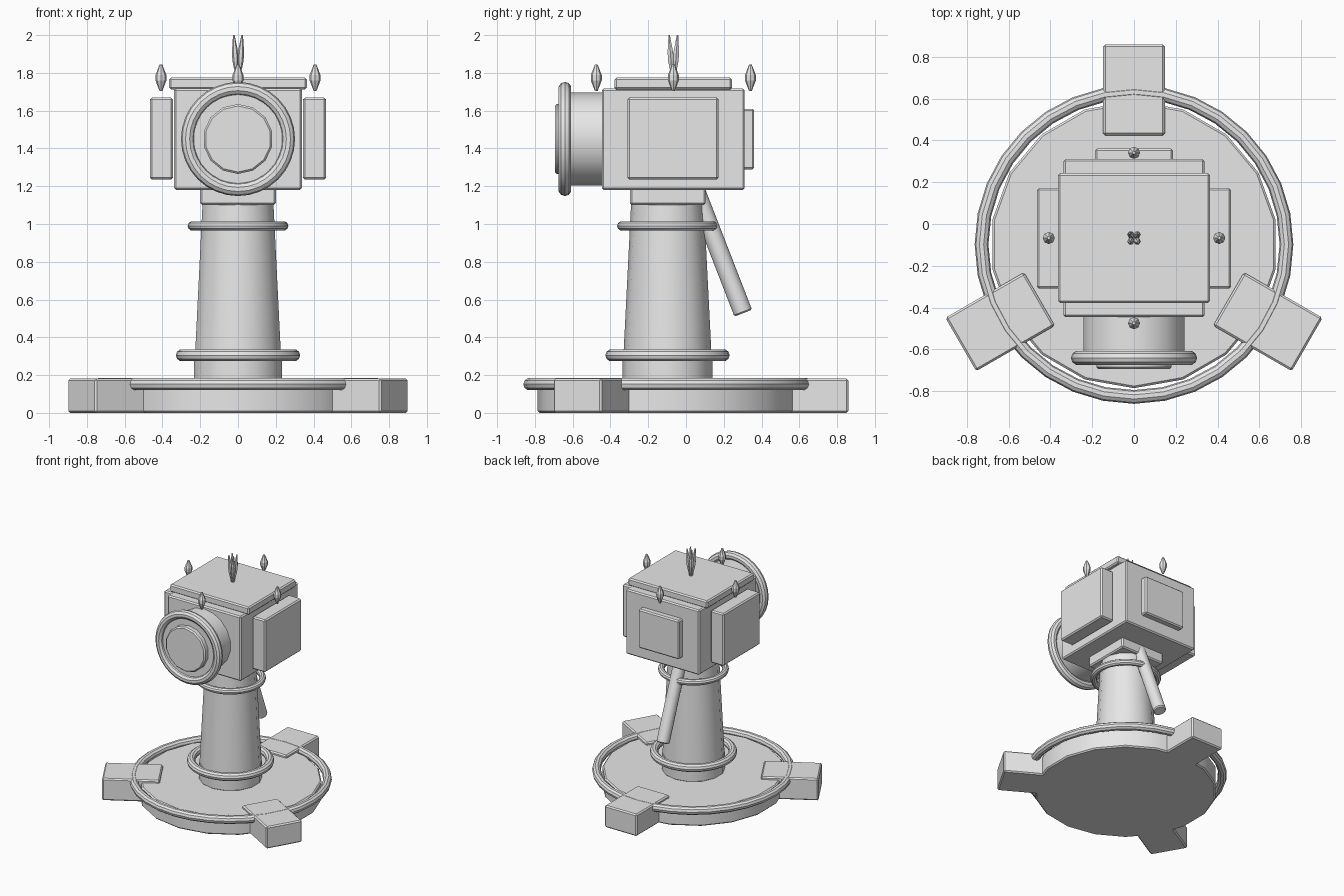
import bpy, math
from math import radians, sin, cos, pi
from mathutils import Vector

if "Cube" in bpy.data.objects:
    bpy.data.objects.remove(bpy.data.objects["Cube"])

AXIS_Y = -0.098   # centre line of base and column
HEAD_Y = -0.067   # centre line of the head

grey = bpy.data.materials.new("plain_grey")
grey.diffuse_color = (0.8, 0.8, 0.8, 1)
grey.use_nodes = True
grey.node_tree.nodes["Principled BSDF"].inputs["Base Color"].default_value = grey.diffuse_color


def finish(name, bevel=0.0, smooth=False):
    ob = bpy.context.object
    ob.name = name
    ob.data.materials.append(grey)
    if bevel:
        bpy.ops.object.transform_apply(location=False, rotation=False, scale=True)
        mod = ob.modifiers.new("edge", "BEVEL")
        mod.width = bevel
        mod.segments = 1
        mod.limit_method = "ANGLE"
        mod.angle_limit = radians(40)
        bpy.ops.object.modifier_apply(modifier=mod.name)
    if smooth:
        bpy.ops.object.shade_smooth_by_angle(angle=radians(30))
    return ob


def box(name, x, y, z, rot=0.0):
    """Bevelled box from (min, max) ranges, or centred when rotated."""
    bpy.ops.mesh.primitive_cube_add(
        size=1, location=[(a + b) / 2 for a, b in (x, y, z)], rotation=(0, 0, rot))
    bpy.context.object.scale = [b - a for a, b in (x, y, z)]
    return finish(name, 0.01)


def rod(name, start, end, r1, r2=None, sides=14, bevel=0.008):
    """Cylinder or cone between two points."""
    a, b = Vector(start), Vector(end)
    d = b - a
    rot = (math.atan2(math.hypot(d.x, d.y), d.z), 0, math.atan2(d.x, -d.y) if d.xy.length > 1e-6 else 0)
    bpy.ops.mesh.primitive_cone_add(
        vertices=sides, radius1=r1, radius2=r1 if r2 is None else r2,
        depth=d.length, location=(a + b) / 2, rotation=rot)
    return finish(name, bevel, True)


def ring(name, loc, outer, minor, rot=(0, 0, 0), major_seg=32):
    bpy.ops.mesh.primitive_torus_add(
        location=loc, rotation=rot, major_radius=outer - minor, minor_radius=minor,
        major_segments=major_seg, minor_segments=10)
    return finish(name, 0, True)


def spindle(name, loc, half, r, rot=(0, 0, 0), sides=8):
    """Small double-pointed crystal."""
    profile = [(0.25 * r, -half), (r, -0.2 * half), (r, 0.2 * half), (0.25 * r, half)]
    verts = [(q * cos(2 * pi * i / sides), q * sin(2 * pi * i / sides), z)
             for q, z in profile for i in range(sides)]
    faces = [(k * sides + i, k * sides + (i + 1) % sides,
              (k + 1) * sides + (i + 1) % sides, (k + 1) * sides + i)
             for k in range(3) for i in range(sides)]
    faces += [tuple(reversed(range(sides))), tuple(range(3 * sides, 4 * sides))]
    me = bpy.data.meshes.new(name)
    me.from_pydata(verts, [], faces)
    me.materials.append(grey)
    ob = bpy.data.objects.new(name, me)
    ob.location, ob.rotation_euler = loc, rot
    bpy.context.collection.objects.link(ob)


# Base disc, rim and three feet
rod("base_disc", (0, AXIS_Y, 0), (0, AXIS_Y, 0.16), 0.688, sides=18, bevel=0.01)
ring("base_rim", (0, AXIS_Y, 0.152), 0.763, 0.033)
for i in range(3):
    a = radians(90 + 120 * i)
    cx, cy = 0.74 * cos(a), AXIS_Y + 0.74 * sin(a)
    box(f"foot_{i + 1}", (cx - 0.2175, cx + 0.2175), (cy - 0.1475, cy + 0.1475), (0, 0.182), a)

# Column with plinth and two collars
rod("column_plinth", (0, AXIS_Y, 0.155), (0, AXIS_Y, 0.30), 0.238)
rod("column", (0, AXIS_Y, 0.27), (0, AXIS_Y, 1.12), 0.235, 0.192)
ring("lower_collar", (0, AXIS_Y, 0.305), 0.329, 0.032)
ring("upper_collar", (0, AXIS_Y, 0.99), 0.267, 0.025)

# Neck, head and lid
box("neck", (-0.2, 0.2), (-0.296, 0.104), (1.1, 1.2))
box("head", (-0.338, 0.338), (-0.446, 0.311), (1.18, 1.718))
box("lid", (-0.364, 0.364), (-0.378, 0.243), (1.712, 1.775))

# Side and back panels
for s, side in ((-1, "left"), (1, "right")):
    box(f"{side}_panel", sorted((s * 0.345, s * 0.465)), (-0.309, 0.172), (1.235, 1.67))
box("back_panel", (-0.187, 0.187), (0.30, 0.361), (1.288, 1.61))

# Front drum, hoop and lens
rod("drum", (0, -0.43, 1.45), (0, -0.65, 1.45), 0.245, sides=18)
ring("drum_hoop", (0, -0.641, 1.45), 0.302, 0.035, (pi / 2, 0, 0))
rod("lens", (0, -0.63, 1.45), (0, -0.694, 1.45), 0.185, bevel=0.01)

# Slanted lever behind the column
rod("lever", (0, 0.05, 1.18), (0, 0.303, 0.528), 0.05, sides=14)

# Four floating crystals around the head
for i in range(4):
    a = i * pi / 2
    spindle(f"crystal_{i + 1}", (0.408 * cos(a), HEAD_Y + 0.408 * sin(a), 1.774), 0.07, 0.029)

# Central cluster of slender crystals, slightly splayed
for i in range(4):
    a = i * pi / 2 + pi / 4
    spindle(f"cluster_{i + 1}", (0.02 * cos(a), HEAD_Y + 0.02 * sin(a), 1.886), 0.114, 0.017,
            (-0.1 * sin(a), 0.1 * cos(a), 0), 6)
